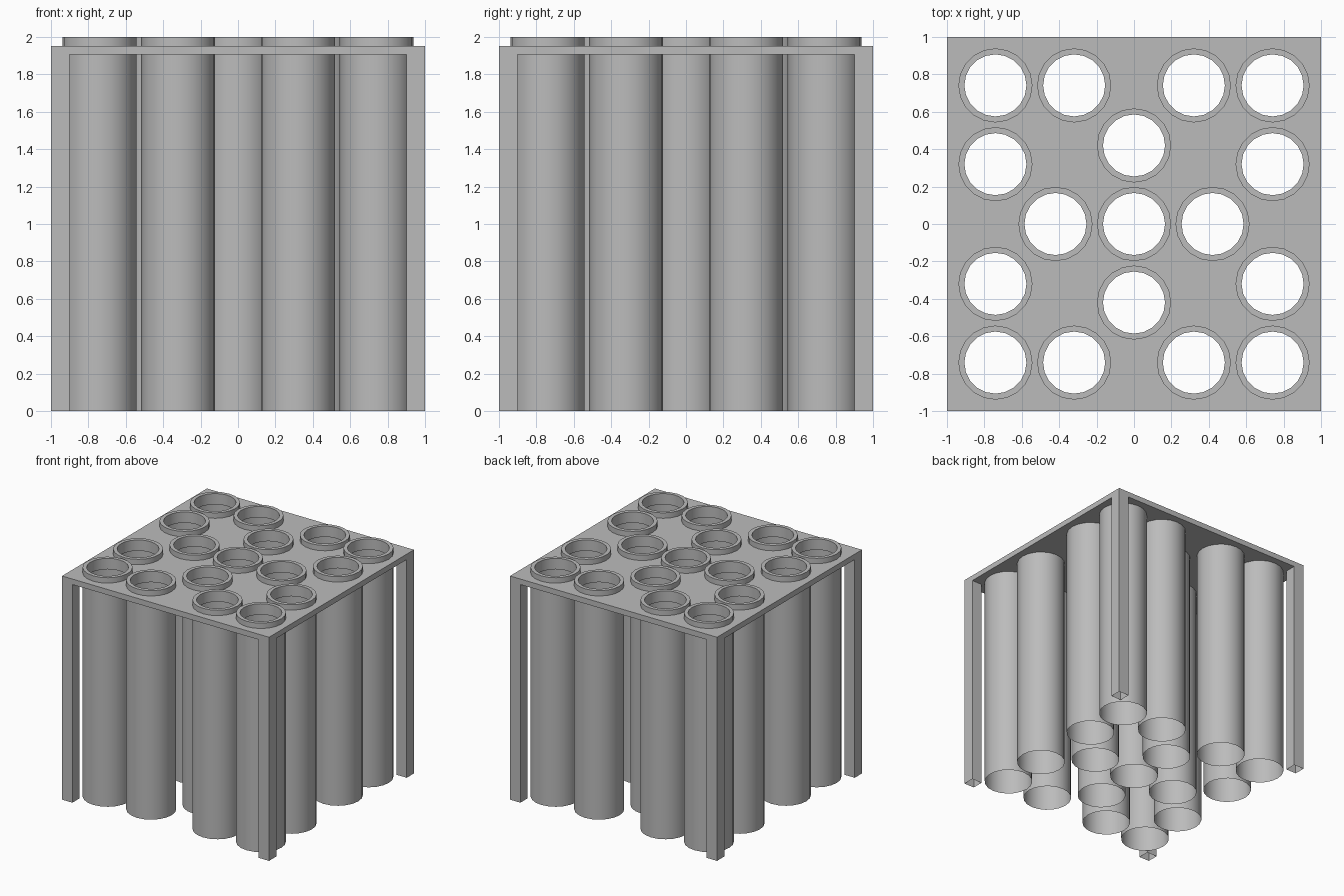
import bpy, bmesh, math
from mathutils import Vector

if "Cube" in bpy.data.objects:
    bpy.data.objects.remove(bpy.data.objects["Cube"])

SIDES = 20
R_OUT, R_IN = 0.198, 0.166
PLATE_BOTTOM, PLATE_TOP, RIM_TOP = 1.905, 1.953, 2.0
LEG = 0.1

grey = bpy.data.materials.new("light grey")
grey.use_nodes = True
colour = (0.5, 0.5, 0.5, 1)
grey.diffuse_color = colour
grey.node_tree.nodes["Principled BSDF"].inputs["Base Color"].default_value = colour


def finish(bm, name, smooth=False):
    mesh = bpy.data.meshes.new(name)
    bm.to_mesh(mesh)
    bm.free()
    mesh.materials.append(grey)
    ob = bpy.data.objects.new(name, mesh)
    bpy.context.collection.objects.link(ob)
    if smooth:
        bpy.ops.object.select_all(action='DESELECT')
        ob.select_set(True)
        bpy.context.view_layer.objects.active = ob
        bpy.ops.object.shade_smooth_by_angle(angle=math.radians(35))
    return ob


def ring(bm, x, y, z, radius):
    steps = [2 * math.pi * i / SIDES for i in range(SIDES)]
    return [bm.verts.new((x + radius * math.cos(a), y + radius * math.sin(a), z))
            for a in steps]


def loop_edges(bm, verts):
    return [bm.edges.new((v, verts[(i + 1) % len(verts)])) for i, v in enumerate(verts)]


# Tube centres: three at each corner, five in a central cross
FAR, NEAR, CROSS = 0.741, 0.32, 0.42
centres = [(0, 0), (CROSS, 0), (-CROSS, 0), (0, CROSS), (0, -CROSS)]
for sx in (-1, 1):
    for sy in (-1, 1):
        centres += [(sx * FAR, sy * FAR), (sx * NEAR, sy * FAR), (sx * FAR, sy * NEAR)]

# Top plate with round holes; the hole walls sit inside the solid rims
bm = bmesh.new()
corners = [(-1, -1), (1, -1), (1, 1), (-1, 1)]
edges = loop_edges(bm, [bm.verts.new((x, y, PLATE_BOTTOM)) for x, y in corners])
for x, y in centres:
    edges += loop_edges(bm, ring(bm, x, y, PLATE_BOTTOM, R_OUT - 0.015))
bmesh.ops.triangle_fill(bm, use_beauty=True, edges=edges)
bottom = bm.faces[:]
extruded = bmesh.ops.extrude_face_region(bm, geom=bottom, use_keep_orig=True)["geom"]
lifted = [g for g in extruded if isinstance(g, bmesh.types.BMVert)]
bmesh.ops.translate(bm, verts=lifted, vec=Vector((0, 0, PLATE_TOP - PLATE_BOTTOM)))
bmesh.ops.recalc_face_normals(bm, faces=bm.faces[:])
finish(bm, "top_plate")

# Corner legs, open at the foot
for sx, side in ((-1, "right"), (1, "left")):
    for sy, end in ((-1, "front"), (1, "back")):
        bm = bmesh.new()
        bmesh.ops.create_cube(bm, size=1)
        bm.normal_update()
        ends = [f for f in bm.faces if abs(f.normal.z) > 0.5]
        bmesh.ops.delete(bm, geom=ends, context='FACES_ONLY')
        bmesh.ops.scale(bm, verts=bm.verts, vec=(LEG, LEG, PLATE_BOTTOM))
        offset = 1 - LEG / 2
        bmesh.ops.translate(bm, verts=bm.verts,
                            vec=(sx * offset, sy * offset, PLATE_BOTTOM / 2))
        finish(bm, f"leg_{end}_{side}")

# Thin open tubes, each with a thick raised rim
profile = [(R_OUT, 0), (R_OUT, PLATE_BOTTOM), (R_OUT, RIM_TOP),
           (R_IN, RIM_TOP), (R_IN, PLATE_BOTTOM), (R_OUT, PLATE_BOTTOM)]
for n, (x, y) in enumerate(centres, 1):
    bm = bmesh.new()
    rings = [ring(bm, x, y, z, r) for r, z in profile]
    for low, high in zip(rings, rings[1:]):
        for i in range(SIDES):
            j = (i + 1) % SIDES
            bm.faces.new((low[i], low[j], high[j], high[i]))
    finish(bm, f"tube_{n}", smooth=True)
